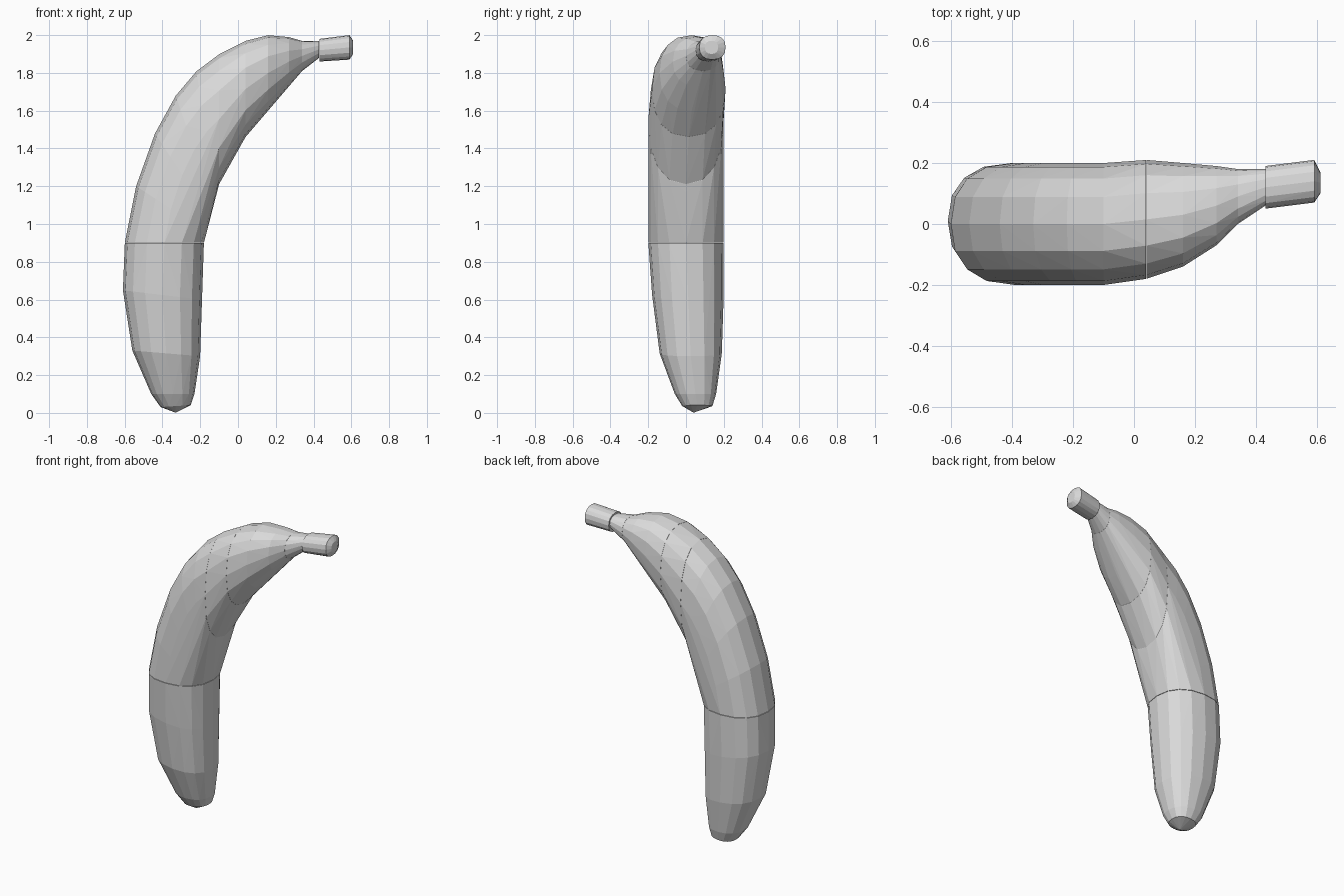
import bpy
import bmesh
import math
from mathutils import Vector

SIDES = 16
ROUNDNESS = 2.35   # above two makes each cross-section a little boxy
SEAM = 0.997       # slight shrink that leaves a hairline seam between parts

default_cube = bpy.data.objects.get("Cube")
if default_cube:
    bpy.data.objects.remove(default_cube, do_unlink=True)


def make_material(name, colour):
    material = bpy.data.materials.new(name)
    material.use_nodes = True
    material.diffuse_color = colour
    shader = material.node_tree.nodes["Principled BSDF"]
    shader.inputs["Base Color"].default_value = colour
    shader.inputs["Roughness"].default_value = 0.7
    return material


def squared(value):
    """Push a sine or cosine outwards to form a superellipse."""
    return math.copysign(abs(value) ** (2 / ROUNDNESS), value)


def cross_section(outer, inner, front, back):
    """Ring spanning outer and inner profile points, between two y limits."""
    outer_point = Vector((outer[0], 0, outer[1]))
    inner_point = Vector((inner[0], 0, inner[1]))
    centre = (outer_point + inner_point) / 2
    centre.y = (front + back) / 2
    reach = (outer_point - inner_point) / 2
    width = Vector((0, (back - front) / 2, 0))
    ring = []
    for step in range(SIDES):
        angle = math.tau * step / SIDES
        ring.append(centre + reach * squared(math.cos(angle))
                    + width * squared(math.sin(angle)))
    return ring


def build_part(name, sections, material, extra_points=()):
    """Wrap a faceted convex skin around the sections of one part."""
    points = [Vector(point) for point in extra_points]
    for section in sections:
        points.extend(cross_section(*section))
    middle = sum(points, Vector()) / len(points)

    bm = bmesh.new()
    for point in points:
        bm.verts.new(middle + (point - middle) * SEAM)
    hull = bmesh.ops.convex_hull(bm, input=bm.verts[:])
    spare = set(hull["geom_interior"]) | set(hull["geom_unused"])
    loose = [item for item in spare if isinstance(item, bmesh.types.BMVert)]
    bmesh.ops.delete(bm, geom=loose, context="VERTS")
    bmesh.ops.recalc_face_normals(bm, faces=bm.faces[:])

    mesh = bpy.data.meshes.new(name)
    bm.to_mesh(mesh)
    bm.free()
    mesh.materials.append(material)
    part = bpy.data.objects.new(name, mesh)
    bpy.context.collection.objects.link(part)
    return part


grey = make_material("plain grey", (0.7, 0.7, 0.7, 1))

# Sections shared by neighbouring parts: outer xz, inner xz, front y, back y
waist = ((-0.6, 0.9), (-0.18, 0.9), -0.2, 0.2)
bend = ((-0.1, 1.9), (-0.1, 1.21), -0.2, 0.2)
shoulder = ((0.04, 1.97), (0.04, 1.46), -0.18, 0.21)
neck = ((0.34, 1.97), (0.34, 1.81), 0, 0.18)

# Lower half, closing to a blunt tip
build_part("lower_half", [
    ((-0.41, 0.03), (-0.25, 0.04), -0.02, 0.14),
    ((-0.46, 0.1), (-0.23, 0.1), -0.06, 0.16),
    ((-0.56, 0.33), (-0.2, 0.3), -0.14, 0.19),
    ((-0.61, 0.65), (-0.19, 0.6), -0.18, 0.2),
    waist,
], grey, extra_points=[(-0.33, 0.04, 0)])

# Upper half, fanning round the curve
build_part("upper_half", [
    waist,
    ((-0.54, 1.2), (-0.17, 0.96), -0.2, 0.2),
    ((-0.44, 1.48), (-0.15, 1.04), -0.2, 0.2),
    ((-0.33, 1.68), (-0.13, 1.11), -0.2, 0.2),
    ((-0.22, 1.81), (-0.11, 1.17), -0.2, 0.2),
    bend,
], grey)

# Short band at the bend
build_part("bend_band", [bend, shoulder], grey)

# Shoulder narrowing towards the stem
build_part("shoulder", [
    shoulder,
    ((0.16, 2), (0.16, 1.6), -0.14, 0.2),
    ((0.27, 1.99), (0.27, 1.73), -0.07, 0.19),
    neck,
], grey)

# Neck and stem
build_part("neck", [
    neck,
    ((0.43, 1.97), (0.43, 1.88), 0.06, 0.18),
], grey)
build_part("stem", [
    ((0.43, 1.98), (0.43, 1.86), 0.05, 0.19),
    ((0.59, 2), (0.59, 1.87), 0.07, 0.21),
    ((0.61, 1.97), (0.61, 1.9), 0.1, 0.17),
], grey)
